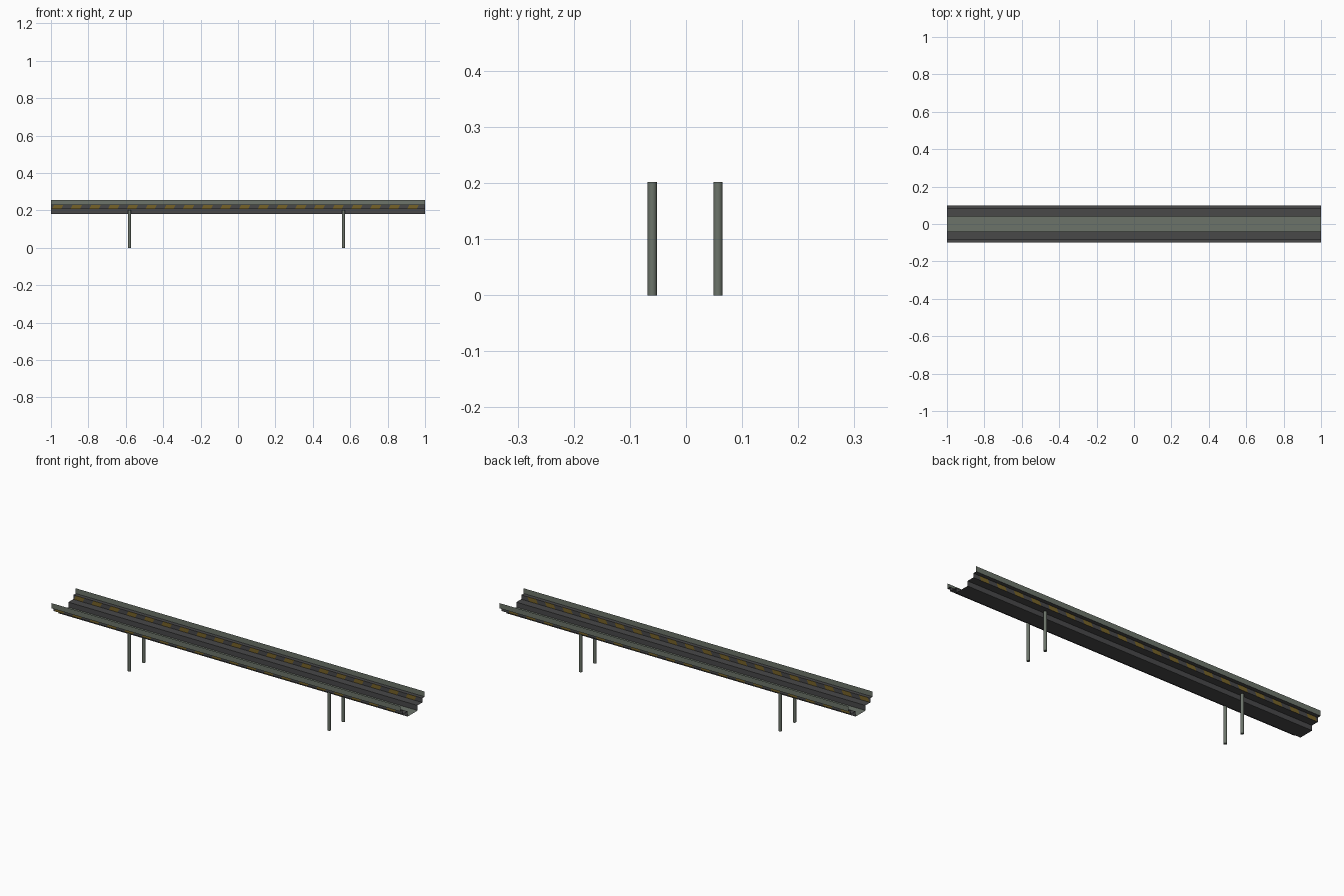
import bpy, bmesh, math

if "Cube" in bpy.data.objects:
    bpy.data.objects.remove(bpy.data.objects["Cube"])


def srgb(r, g, b):
    f = lambda c: (c / 255 / 12.92) if c < 10 else ((c / 255 + 0.055) / 1.055) ** 2.4
    return (f(r), f(g), f(b), 1)


def material(name, rgb):
    m = bpy.data.materials.new(name)
    m.diffuse_color = srgb(*rgb)
    m.use_nodes = True
    m.node_tree.nodes["Principled BSDF"].inputs["Base Color"].default_value = m.diffuse_color
    return m


green = material("green_grey", (108, 116, 106))
dark = material("dark_grey", (72, 72, 73))
yellow = material("dull_yellow", (118, 98, 40))
MATS = [green, dark, yellow]


def finish(bm, name):
    me = bpy.data.meshes.new(name)
    bm.to_mesh(me)
    bm.free()
    for m in MATS:
        me.materials.append(m)
    ob = bpy.data.objects.new(name, me)
    bpy.context.collection.objects.link(ob)
    return ob


def sheet(bm, a, b, mat):
    """Thin strip between two (y, z) profile points, full length along x."""
    f = bm.faces.new([bm.verts.new(p) for p in
                      ((-1, *a), (1, *a), (1, *b), (-1, *b))])
    f.material_index = mat


# stepped trough: half profile from floor to lip, mirrored in y
half = [(0.04, 0.18), (0.04, 0.206), (0.08, 0.206),
        (0.08, 0.228), (0.10, 0.228), (0.10, 0.255)]
bm = bmesh.new()
sheet(bm, (-0.04, 0.18), (0.04, 0.18), 0)
for s in (1, -1):
    for i, (a, b) in enumerate(zip(half, half[1:])):
        if i == 2:
            continue  # striped wall is its own part
        pa, pb = (s * a[0], a[1]), (s * b[0], b[1])
        if s > 0:
            sheet(bm, pa, pb, 0 if i == 4 else 1)
        else:
            sheet(bm, pb, pa, 0 if i == 4 else 1)
bmesh.ops.remove_doubles(bm, verts=bm.verts, dist=1e-5)
finish(bm, "trough")

# dark underside of the floor
bm = bmesh.new()
sheet(bm, (0.04, 0.179), (-0.04, 0.179), 1)
finish(bm, "floor_underside")

# striped walls: cut by slanted planes, then coloured alternately
SLANT, STEP = 0.5, 0.05
for s, name in ((1, "back_striped_wall"), (-1, "front_striped_wall")):
    bm = bmesh.new()
    lo, hi = (s * 0.08, 0.206), (s * 0.08, 0.228)
    if s > 0:
        sheet(bm, lo, hi, 1)
    else:
        sheet(bm, hi, lo, 1)
    for k in range(-21, 22):
        bmesh.ops.bisect_plane(
            bm, geom=bm.verts[:] + bm.edges[:] + bm.faces[:], dist=1e-6,
            plane_co=(k * STEP + 0.01, 0, 0.217), plane_no=(1, 0, -SLANT))
    for f in bm.faces:
        c = f.calc_center_median()
        t = (c.x - 0.01 - SLANT * (c.z - 0.217)) / STEP
        f.material_index = 2 if math.floor(t) % 2 == 0 else 1
    finish(bm, name)

# four round support posts
for x, xn in ((-0.58, "left"), (0.564, "right")):
    for y, yn in ((-0.06, "front"), (0.057, "back")):
        bpy.ops.mesh.primitive_cylinder_add(
            vertices=12, radius=0.0083, depth=0.202, location=(x, y, 0.101))
        ob = bpy.context.object
        ob.name = f"{yn}_{xn}_post"
        ob.data.materials.append(green)
        bpy.ops.object.shade_smooth_by_angle()
